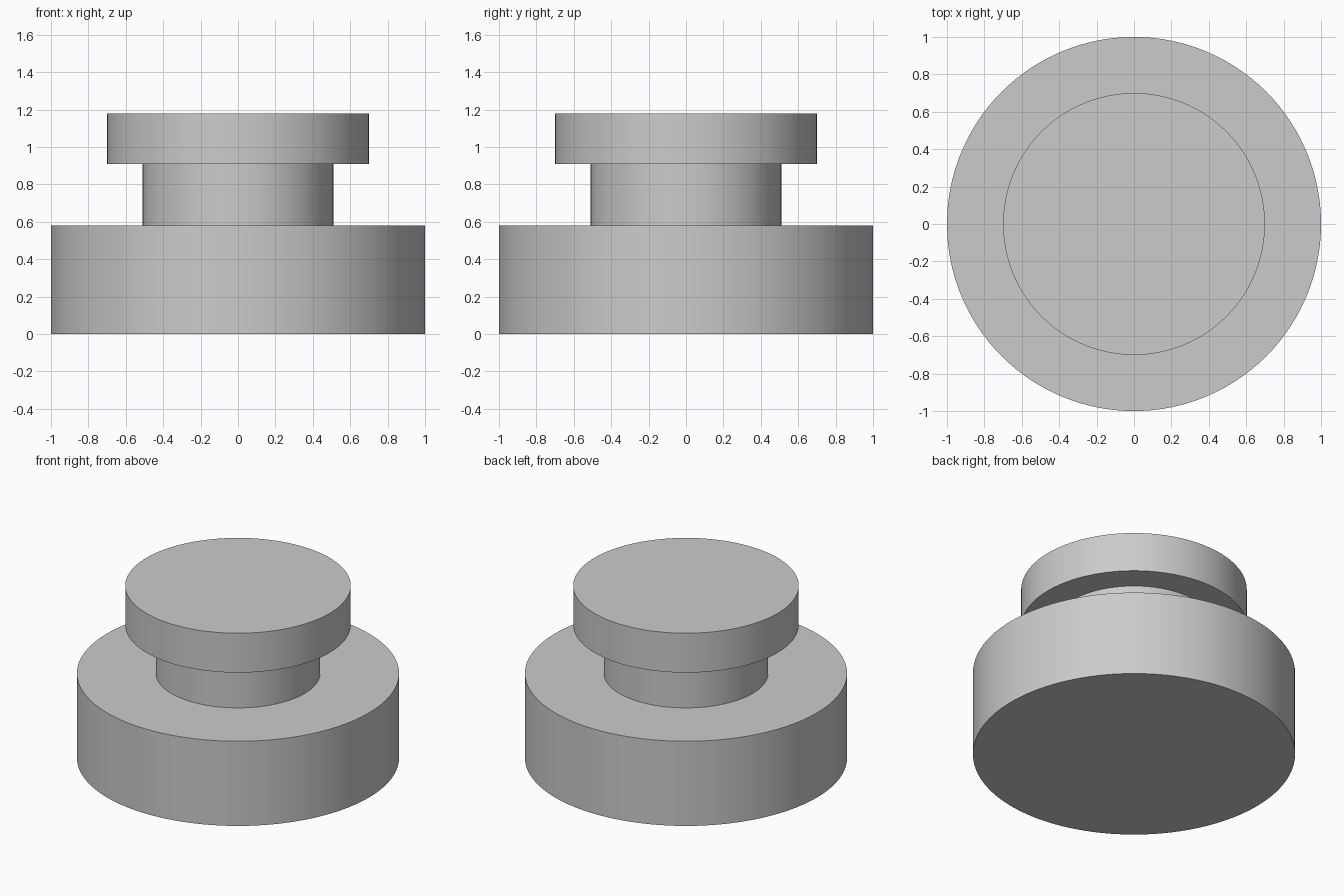
import bpy
import math

cube = bpy.data.objects.get("Cube")
if cube:
    bpy.data.objects.remove(cube, do_unlink=True)

# One plain grey for the whole model
GREY = (0.6, 0.6, 0.6, 1.0)
grey = bpy.data.materials.new("light_grey")
grey.use_nodes = True
grey.diffuse_color = GREY
grey.node_tree.nodes["Principled BSDF"].inputs["Base Color"].default_value = GREY


def disc(name, radius, bottom, top, caps="NGON"):
    """Round part standing between two heights."""
    bpy.ops.mesh.primitive_cylinder_add(
        vertices=128, radius=radius, depth=top - bottom,
        end_fill_type=caps, location=(0, 0, (bottom + top) / 2))
    part = bpy.context.object
    part.name = name
    part.data.name = name
    part.data.materials.append(grey)
    bpy.ops.object.shade_smooth_by_angle(angle=math.radians(30))
    return part


BASE_TOP, NECK_TOP, CAP_TOP = 0.58, 0.91, 1.18

# Wide base, narrow open-ended neck, overhanging cap
disc("base", 1.0, 0, BASE_TOP)
disc("neck", 0.51, BASE_TOP, NECK_TOP, caps="NOTHING")
disc("cap", 0.70, NECK_TOP, CAP_TOP)
